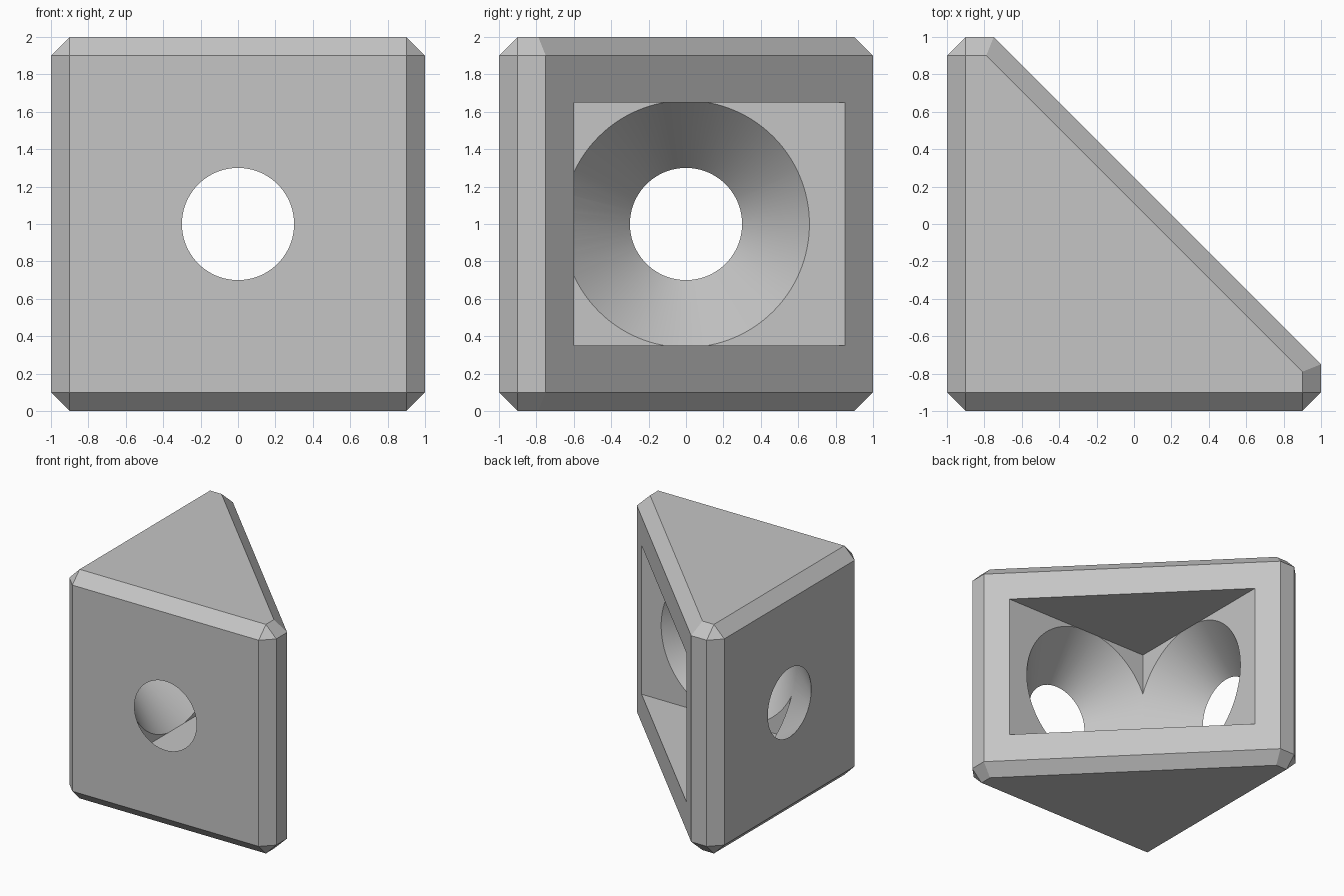
import bpy, bmesh
from math import radians
from mathutils import Matrix, Vector

cube = bpy.data.objects.get("Cube")
if cube:
    bpy.data.objects.remove(cube, do_unlink=True)

grey = bpy.data.materials.new("plain grey")
grey.use_nodes = True
colour = (0.56, 0.56, 0.56, 1)
grey.diffuse_color = colour
grey.node_tree.nodes["Principled BSDF"].inputs["Base Color"].default_value = colour


def make_object(name, bm):
    bmesh.ops.recalc_face_normals(bm, faces=bm.faces)
    mesh = bpy.data.meshes.new(name)
    bm.to_mesh(mesh)
    bm.free()
    mesh.materials.append(grey)
    obj = bpy.data.objects.new(name, mesh)
    bpy.context.collection.objects.link(obj)
    return obj


def hull(name, points):
    bm = bmesh.new()
    for p in points:
        bm.verts.new(p)
    bmesh.ops.convex_hull(bm, input=bm.verts)
    bmesh.ops.dissolve_limit(bm, angle_limit=radians(1), verts=bm.verts, edges=bm.edges)
    return make_object(name, bm)


# Chamfered corner block: wide outline in the middle, inset caps at both ends
half = [(-1, -0.9), (-0.9, -1), (0.9, -1), (1, -0.9), (1, -0.75)]
outline = half + [(y, x) for x, y in half]
cap = [(-0.9, -0.9), (0.9, -0.9), (0.9, -0.79), (-0.79, 0.9), (-0.9, 0.9)]
block = hull("corner_block",
             [(x, y, z) for x, y in outline for z in (0.1, 1.9)]
             + [(x, y, z) for x, y in cap for z in (0, 2)])

# Triangular pocket opening through the slanted face
pocket = hull("pocket_cutter",
              [(x, y, z) for x, y in ((-0.6, -0.6), (1.2, -0.6), (-0.6, 1.2))
               for z in (0.35, 1.65)])


# Flared holes through the two square walls
def flare(name, axis):
    start, end = -1.1, -0.599
    radius = lambda d: 0.3 + 0.9 * (d + 1)
    turn = Vector((0, 0, 1)).rotation_difference(axis).to_matrix().to_4x4()
    place = Matrix.Translation(Vector((0, 0, 1)) + axis * (start + end) / 2)
    bm = bmesh.new()
    bmesh.ops.create_cone(bm, cap_ends=True, segments=128, radius1=radius(start),
                          radius2=radius(end), depth=end - start, matrix=place @ turn)
    return make_object(name, bm)


cutters = [pocket,
           flare("side_hole_cutter", Vector((1, 0, 0))),
           flare("front_hole_cutter", Vector((0, 1, 0)))]

# Cut the block and keep the finished mesh
for cutter in cutters:
    cutter.hide_render = True
    mod = block.modifiers.new(cutter.name, "BOOLEAN")
    mod.operation = "DIFFERENCE"
    mod.solver = "EXACT"
    mod.object = cutter
bpy.context.view_layer.update()
graph = bpy.context.evaluated_depsgraph_get()
finished = bpy.data.meshes.new_from_object(block.evaluated_get(graph))
block.modifiers.clear()
block.data = finished
for cutter in cutters:
    bpy.data.objects.remove(cutter, do_unlink=True)

bpy.ops.object.select_all(action="DESELECT")
block.select_set(True)
bpy.context.view_layer.objects.active = block
bpy.ops.object.shade_smooth_by_angle(angle=radians(20))
